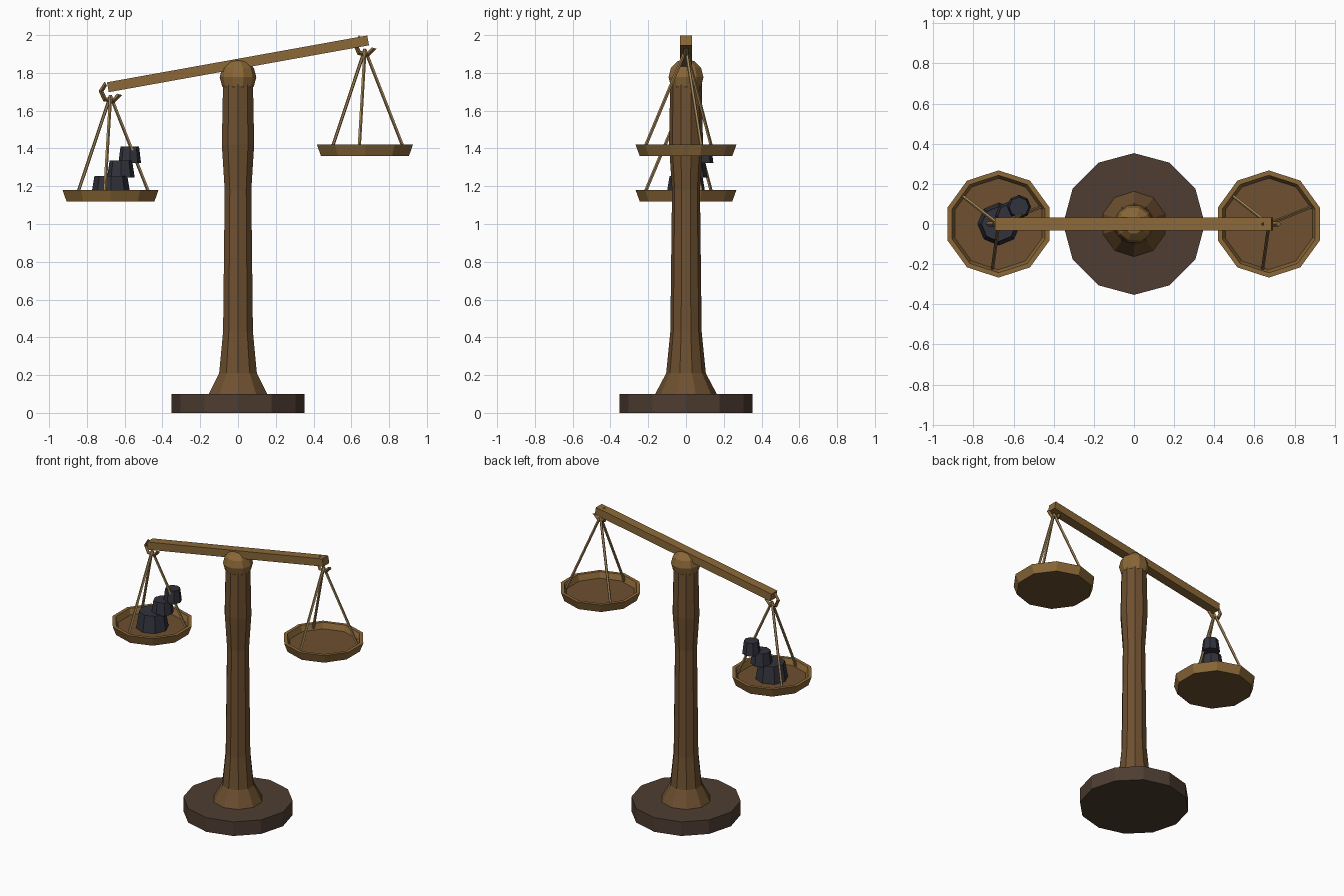
import bpy, bmesh, math
from mathutils import Vector, Matrix

if "Cube" in bpy.data.objects:
    bpy.data.objects.remove(bpy.data.objects["Cube"])


def srgb(r, g, b):
    return tuple(((c / 255 + 0.055) / 1.055) ** 2.4 for c in (r, g, b)) + (1.0,)


def material(name, *rgb):
    m = bpy.data.materials.new(name)
    m.diffuse_color = srgb(*rgb)
    m.use_nodes = True
    m.node_tree.nodes["Principled BSDF"].inputs["Base Color"].default_value = m.diffuse_color
    return m


LIGHT = material("light wood", 139, 104, 56)
BROWN = material("brown wood", 110, 80, 48)
DARK = material("dark wood", 78, 61, 49)
ROPE = material("rope", 168, 138, 90)
IRON = material("dark iron", 50, 50, 60)


def finish(name, bm, *mats):
    bmesh.ops.recalc_face_normals(bm, faces=bm.faces)
    me = bpy.data.meshes.new(name)
    bm.to_mesh(me)
    bm.free()
    ob = bpy.data.objects.new(name, me)
    bpy.context.collection.objects.link(ob)
    for m in mats:
        me.materials.append(m)
    return ob


def skin(bm, rings):
    """Join rings of points into a capped skin; returns faces by band, caps first."""
    vs = [[bm.verts.new(p) for p in ring] for ring in rings]
    n = len(vs[0])
    caps = [bm.faces.new(vs[0]), bm.faces.new(vs[-1])]
    for a, b in zip(vs, vs[1:]):
        for i in range(n):
            j = (i + 1) % n
            bm.faces.new((a[i], a[j], b[j], b[i]))
    return caps


def lathe(name, profile, sides, at, *mats, cap_mat=0):
    """Turn an (r, z) profile around z, first corner on +y."""
    bm = bmesh.new()
    rings = []
    for r, z in profile:
        ring = []
        for i in range(sides):
            a = math.pi / 2 + i * math.tau / sides
            ring.append(Vector((r * math.cos(a), r * math.sin(a), z)) + Vector(at))
        rings.append(ring)
    for f in skin(bm, rings):
        f.material_index = cap_mat
    return finish(name, bm, *mats)


def rod(name, a, b, radius, sides, mat):
    a, b = Vector(a), Vector(b)
    q = (b - a).to_track_quat('Z', 'Y')
    ring = [q @ Vector((radius * math.cos(t), radius * math.sin(t), 0))
            for t in (i * math.tau / sides for i in range(sides))]
    bm = bmesh.new()
    skin(bm, [[a + p for p in ring], [b + p for p in ring]])
    return finish(name, bm, mat)


# Base and turned column
lathe("base", [(0.353, 0), (0.353, 0.10)], 12, (0, 0, 0), DARK)
lathe("column", [(0.163, 0.10), (0.105, 0.21), (0.083, 0.43), (0.074, 1.18),
                 (0.09, 1.42), (0.083, 1.76)], 10, (0, 0, 0), BROWN)

# Rounded cap at the pivot
bm = bmesh.new()
bmesh.ops.create_uvsphere(bm, u_segments=10, v_segments=6, radius=0.097,
                          matrix=Matrix.Translation((0, 0, 1.777)) @ Matrix.Rotation(math.pi / 2, 4, 'Z'))
finish("column_cap", bm, LIGHT)

# Tilted beam
bm = bmesh.new()
bmesh.ops.create_cube(bm, size=1, matrix=Matrix.Translation((0, 0, 1.848))
                      @ Matrix.Rotation(math.radians(-10.2), 4, 'Y')
                      @ Matrix.Diagonal((1.40, 0.066, 0.053, 1)))
finish("beam", bm, LIGHT)

# Each side: hook, three ropes, dished pan
for side, x, hook_z, pan_z in (("left", -0.675, 1.70, 1.12), ("right", 0.672, 1.945, 1.36)):
    bm = bmesh.new()
    rings = []
    for k in range(5):
        a = math.radians(120 + k * 56)
        out = Vector((math.cos(a), 0, math.sin(a)))
        c = Vector((x, 0, hook_z)) + out * 0.05
        rings.append([c + out * u + Vector((0, v, 0))
                      for u, v in ((0.013, 0), (0, 0.013), (-0.013, 0), (0, -0.013))])
    skin(bm, rings)
    finish(side + "_hook", bm, LIGHT)

    for k in range(3):
        a = math.radians(22 + 120 * k)
        rod(f"{side}_rope_{k + 1}", (x, 0, hook_z - 0.02),
            (x + 0.226 * math.cos(a), 0.226 * math.sin(a), pan_z + 0.03), 0.009, 5, ROPE)

    lathe(side + "_pan", [(0.245, 0), (0.267, 0.06), (0.243, 0.06), (0.228, 0.02)],
          10, (x, 0, pan_z), LIGHT, BROWN, cap_mat=1)

# Stacked weights in the left pan
for name, x, y, z, r, h in (("large_weight", -0.673, 0.0, 1.14, 0.106, 0.115),
                            ("medium_weight", -0.62, 0.04, 1.247, 0.073, 0.088),
                            ("small_weight", -0.573, 0.085, 1.322, 0.06, 0.088)):
    lathe(name, [(r, 0), (r * 0.82, h)], 8, (x, y, z), IRON)
